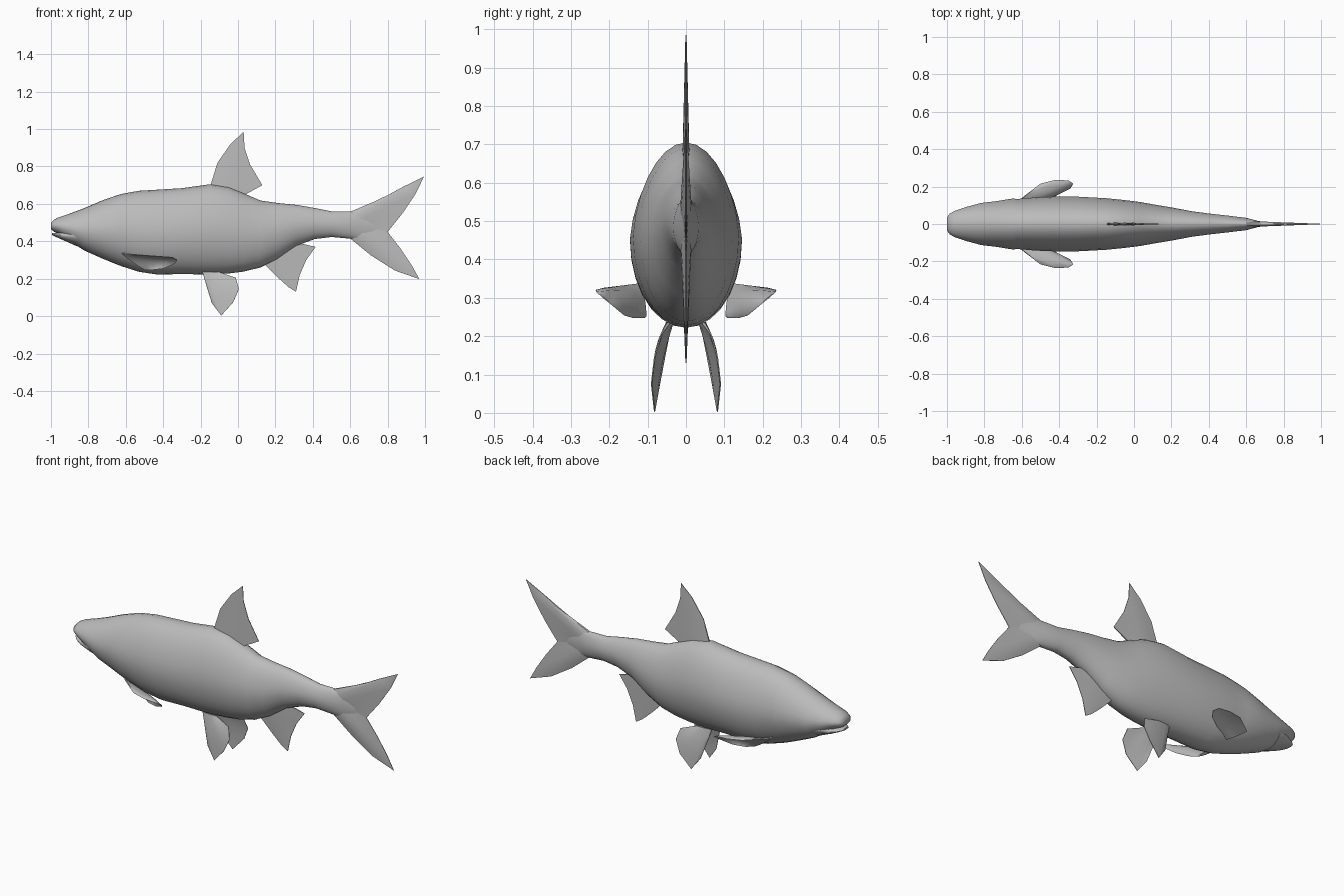
import bpy, bmesh, math
from mathutils import Vector

grey = bpy.data.materials.new("fish_grey")
grey.diffuse_color = (0.5, 0.5, 0.5, 1)


def finish(name, bm, angle):
    bmesh.ops.recalc_face_normals(bm, faces=bm.faces)
    mesh = bpy.data.meshes.new(name)
    bm.to_mesh(mesh)
    bm.free()
    obj = bpy.data.objects.new(name, mesh)
    bpy.context.collection.objects.link(obj)
    mesh.materials.append(grey)
    bpy.ops.object.select_all(action='DESELECT')
    obj.select_set(True)
    bpy.context.view_layer.objects.active = obj
    bpy.ops.object.shade_smooth_by_angle(angle=math.radians(angle))
    return obj


def loft(name, rows, sides=28):
    """Skin oval sections given as (x, bottom, top, half width)."""
    bm = bmesh.new()
    rings = []
    for x, lo, hi, w in rows:
        ring = []
        for i in range(sides):
            a = math.tau * i / sides
            s = math.sin(a)
            y = w * math.cos(a) * (1 - 0.12 * max(s, 0))
            ring.append(bm.verts.new((x, y, (lo + hi) / 2 + (hi - lo) / 2 * s)))
        rings.append(ring)
    for a, b in zip(rings, rings[1:]):
        for i in range(sides):
            j = (i + 1) % sides
            bm.faces.new((a[i], a[j], b[j], b[i]))
    bm.faces.new(rings[0])
    bm.faces.new(rings[-1])
    return finish(name, bm, 50)


def fin(name, root_a, root_b, edge, normal=(0, 1, 0), thick=0.016, cup=0.0):
    """Tapered blade from a straight root to a curved free edge."""
    bm = bmesh.new()
    n, steps = len(edge), 4
    a, b, nrm = Vector(root_a), Vector(root_b), Vector(normal).normalized()
    sheets = []
    for side in (1, -1):
        grid = []
        for k in range(steps + 1):
            t = k / steps
            row = []
            for i, e in enumerate(edge):
                u = i / (n - 1)
                p = a.lerp(b, u).lerp(Vector(e), t)
                bulge = math.sin(math.pi * u)
                half = thick / 2 * (1 - t) * (0.3 + 0.7 * bulge) + 0.0015
                p += nrm * (side * half + cup * bulge * math.sin(math.pi * t))
                row.append(bm.verts.new(p))
            grid.append(row)
        for r, s in zip(grid, grid[1:]):
            for i in range(n - 1):
                bm.faces.new((r[i], r[i + 1], s[i + 1], s[i]))
        sheets.append(grid)
    # Close the rim between both sheets
    rims = []
    for g in sheets:
        rims.append(g[0] + [r[-1] for r in g[1:]] + g[-1][-2::-1]
                    + [r[0] for r in g[-2:0:-1]])
    for i in range(len(rims[0])):
        j = (i + 1) % len(rims[0])
        bm.faces.new((rims[0][i], rims[0][j], rims[1][j], rims[1][i]))
    return finish(name, bm, 60)


def flat(points):
    return [(x, 0, z) for x, z in points]


# Body with snout, slight gill step and tail stem
loft("body", [
    (-1.0, 0.465, 0.50, 0.035), (-0.985, 0.452, 0.515, 0.055),
    (-0.96, 0.44, 0.528, 0.07), (-0.90, 0.40, 0.548, 0.09),
    (-0.82, 0.35, 0.578, 0.112), (-0.73, 0.31, 0.617, 0.123),
    (-0.65, 0.277, 0.645, 0.136), (-0.62, 0.266, 0.654, 0.134),
    (-0.53, 0.237, 0.67, 0.142), (-0.43, 0.222, 0.676, 0.146),
    (-0.30, 0.225, 0.684, 0.146), (-0.15, 0.222, 0.705, 0.138),
    (-0.05, 0.228, 0.69, 0.128), (0.03, 0.238, 0.657, 0.118),
    (0.12, 0.26, 0.618, 0.102), (0.21, 0.305, 0.605, 0.087),
    (0.31, 0.375, 0.595, 0.068), (0.41, 0.412, 0.578, 0.055),
    (0.50, 0.423, 0.56, 0.045), (0.60, 0.414, 0.56, 0.033),
    (0.66, 0.41, 0.555, 0.017), (0.74, 0.43, 0.53, 0.004)])

# Lower jaw, leaving a mouth gap below the snout
loft("lower_jaw", [
    (-0.995, 0.434, 0.444, 0.025), (-0.97, 0.422, 0.446, 0.05),
    (-0.93, 0.404, 0.46, 0.073), (-0.86, 0.373, 0.50, 0.09)], 20)

# Unpaired fins
fin("dorsal_fin", (-0.15, 0, 0.69), (0.03, 0, 0.645), flat([
    (-0.11, 0.82), (-0.04, 0.92), (0.03, 0.985), (0.035, 0.90),
    (0.065, 0.81), (0.13, 0.70)]))
fin("anal_fin", (0.14, 0, 0.28), (0.33, 0, 0.39), flat([
    (0.22, 0.20), (0.27, 0.155), (0.31, 0.13), (0.33, 0.22),
    (0.365, 0.30), (0.415, 0.37)]))

# Forked tail fin: two lobes meeting at the fork
fin("tail_upper_lobe", (0.60, 0, 0.558), (0.62, 0, 0.46), flat([
    (0.77, 0.63), (0.88, 0.69), (0.995, 0.747), (0.95, 0.655),
    (0.88, 0.55), (0.80, 0.45)]), thick=0.03)
fin("tail_lower_lobe", (0.60, 0, 0.415), (0.62, 0, 0.52), flat([
    (0.71, 0.325), (0.84, 0.243), (0.97, 0.198), (0.93, 0.27),
    (0.87, 0.36), (0.80, 0.45)]), thick=0.03)

# Paired fins
for label, s in (("left", 1), ("right", -1)):
    fin(label + "_pectoral_fin", (-0.62, s * 0.122, 0.335),
        (-0.50, s * 0.105, 0.25),
        [(x, s * y, z) for x, y, z in (
            (-0.50, 0.215, 0.325), (-0.42, 0.235, 0.32),
            (-0.35, 0.232, 0.315), (-0.325, 0.215, 0.30),
            (-0.34, 0.19, 0.28), (-0.40, 0.16, 0.255),
            (-0.46, 0.135, 0.248))],
        normal=(0, -s * 0.6, 0.8), cup=0.008)
    fin(label + "_pelvic_fin", (-0.19, s * 0.04, 0.235),
        (-0.10, s * 0.045, 0.235),
        [(x, s * y, z) for x, y, z in (
            (-0.165, 0.055, 0.15), (-0.14, 0.07, 0.07),
            (-0.09, 0.082, 0.003), (-0.025, 0.09, 0.075),
            (0.005, 0.082, 0.145), (-0.012, 0.065, 0.205))],
        normal=(0, s, 0.2), cup=0.008)
